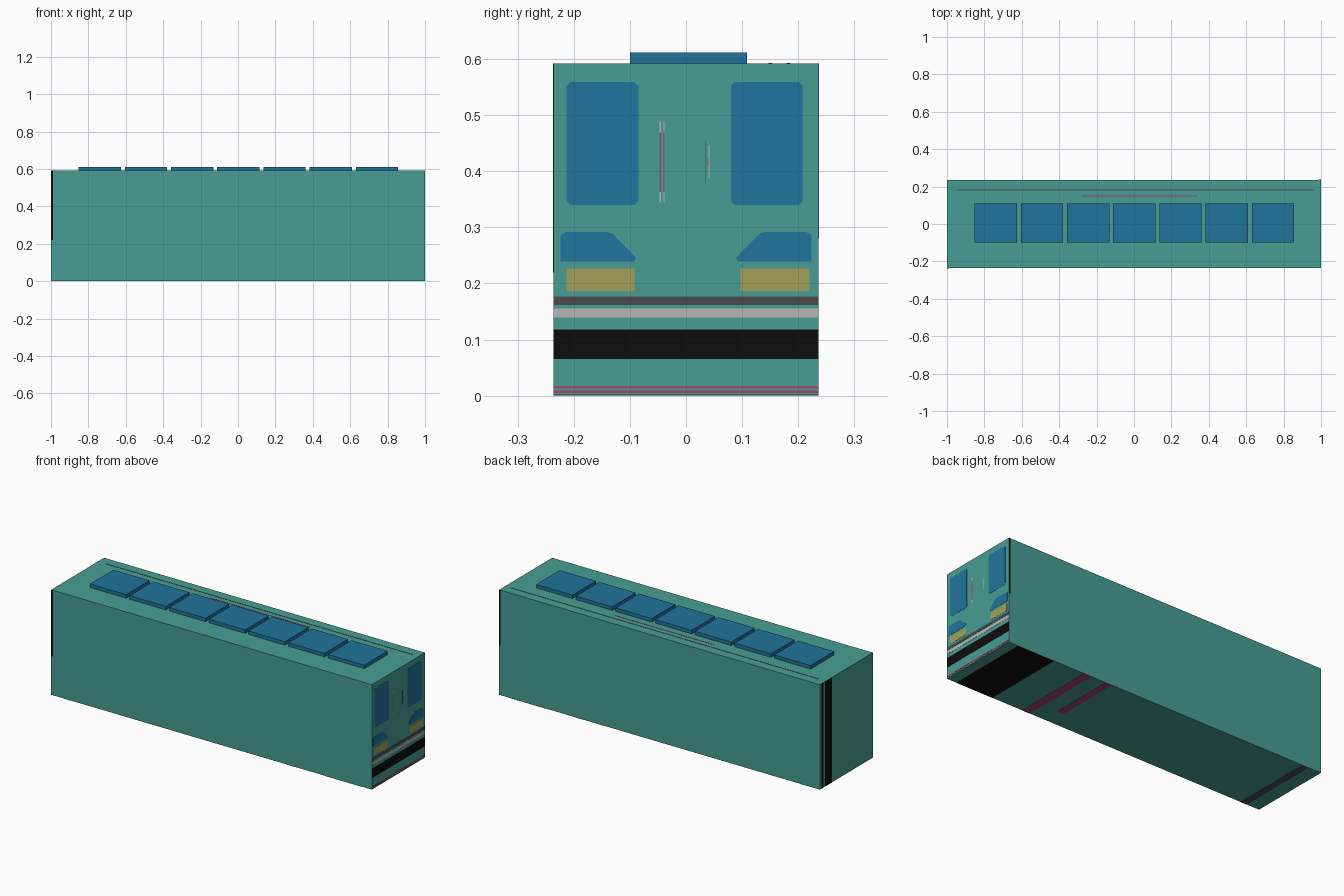
import bpy, bmesh
from mathutils import Vector

if "Cube" in bpy.data.objects:
    bpy.data.objects.remove(bpy.data.objects["Cube"])


def mat(name, r, g, b):
    m = bpy.data.materials.new(name)
    lin = [(c / 255 / 12.92) if c < 11 else ((c / 255 + 0.055) / 1.055) ** 2.4 for c in (r, g, b)]
    m.diffuse_color = (*lin, 1)
    m.use_nodes = True
    m.node_tree.nodes["Principled BSDF"].inputs["Base Color"].default_value = m.diffuse_color
    return m


TEAL = mat("teal_paint", 72, 158, 148)
BLUE = mat("blue_glass", 33, 116, 156)
YELLOW = mat("yellow_lamp", 164, 161, 90)
BLACK = mat("black_trim", 13, 13, 13)
DARK = mat("dark_grey", 76, 76, 80)
LIGHT = mat("light_grey", 184, 184, 184)
PINK = mat("dusky_pink", 160, 70, 105)

L, W, H = 0.999, 0.236, 0.592   # body half length, half width, height
T = 0.001                       # paint plate thickness


def box(name, x0, x1, y0, y1, z0, z1, m):
    bm = bmesh.new()
    bmesh.ops.create_cube(bm, size=1)
    for v in bm.verts:
        v.co = Vector((x0 if v.co.x < 0 else x1, y0 if v.co.y < 0 else y1, z0 if v.co.z < 0 else z1))
    return finish(name, bm, m)


def finish(name, bm, m):
    bmesh.ops.recalc_face_normals(bm, faces=bm.faces)
    me = bpy.data.meshes.new(name)
    bm.to_mesh(me)
    bm.free()
    me.materials.append(m)
    ob = bpy.data.objects.new(name, me)
    bpy.context.collection.objects.link(ob)
    return ob


def end_plate(name, pts, m):
    """Thin plate on the +x end from a (y, z) outline."""
    bm = bmesh.new()
    f = bm.faces.new([bm.verts.new((L, y, z)) for y, z in pts])
    ext = bmesh.ops.extrude_face_region(bm, geom=[f])
    bmesh.ops.translate(bm, vec=(T, 0, 0), verts=[e for e in ext["geom"] if isinstance(e, bmesh.types.BMVert)])
    return finish(name, bm, m)


def end_strip(name, y0, y1, z0, z1, m):
    return box(name, L, L + T, y0, y1, z0, z1, m)


# Body
box("carriage_body", -L, L, -W, W, T, H, TEAL)

# Roof panels
for i in range(7):
    c = 0.002 + (i - 3) * 0.2472
    box(f"roof_panel_{i + 1}", c - 0.113, c + 0.113, -0.1, 0.109, H, 0.612, BLUE)

# Roof lines
box("roof_dark_line", -0.95, 0.96, 0.179, 0.185, H, H + T, DARK)
box("roof_pink_line", -0.28, 0.34, 0.147, 0.153, H, H + T, PINK)

# End windows with clipped corners
for side, y0, y1 in (("left", -0.213, -0.085), ("right", 0.08, 0.208)):
    z0, z1, c = 0.34, 0.559, 0.007
    end_plate(f"window_{side}", [(y0 + c, z0), (y1 - c, z0), (y1, z0 + c), (y1, z1 - c),
                                 (y1 - c, z1), (y0 + c, z1), (y0, z1 - c), (y0, z0 + c)], BLUE)

# Lamp covers and lamps
for side, s in (("left", -1), ("right", 1)):
    end_plate(f"lamp_cover_{side}", [(s * y, z) for y, z in (
        (0.224, 0.239), (0.092, 0.239), (0.089, 0.246), (0.13, 0.288), (0.142, 0.292),
        (0.214, 0.292), (0.224, 0.286))], BLUE)
end_strip("lamp_left", -0.213, -0.092, 0.187, 0.227, YELLOW)
end_strip("lamp_right", 0.097, 0.22, 0.187, 0.227, YELLOW)

# Bands across the end
for name, z0, z1, m in (("dark_band", 0.162, 0.177, DARK), ("light_band", 0.139, 0.155, LIGHT),
                        ("black_band", 0.065, 0.118, BLACK), ("pink_band_upper", 0.013, 0.017, PINK),
                        ("pink_band_lower", 0.005, 0.009, PINK)):
    end_strip(name, -W, W, z0, z1, m)

# Fine handle lines
for i, y in enumerate((-0.046, -0.039)):
    for part, z0, z1, m in (("bottom", 0.344, 0.363, LIGHT), ("middle", 0.363, 0.469, PINK),
                            ("top", 0.469, 0.489, LIGHT)):
        end_strip(f"handle_{i + 1}_{part}", y - 0.001, y + 0.001, z0, z1, m)
end_strip("handle_dark", 0.0335, 0.035, 0.38, 0.455, DARK)
end_strip("handle_light", 0.04, 0.042, 0.388, 0.447, LIGHT)
end_strip("handle_mark", 0.038, 0.04, 0.41, 0.423, PINK)

# Black trim on the rear end and on the corners
box("rear_stripe_wide", -L - T, -L, 0.13, 0.19, T, H, BLACK)
box("rear_stripe_thin", -L - T, -L, 0.205, 0.222, T, H, BLACK)
box("front_corner_trim", -L, -0.988, -W - T, -W, 0.22, H, BLACK)
box("back_corner_trim", 0.99, L, W, W + T, 0.28, H, BLACK)

# Underside bands
box("under_black_panel", 0.71, 0.94, -W, W, 0, T, BLACK)
box("under_pink_band", 0.47, 0.52, -W, W, 0, T, PINK)
box("under_pink_short", 0.34, 0.38, -0.13, W, 0, T, PINK)
box("under_dark_band", -0.92, -0.88, -W, W, 0, T, DARK)
